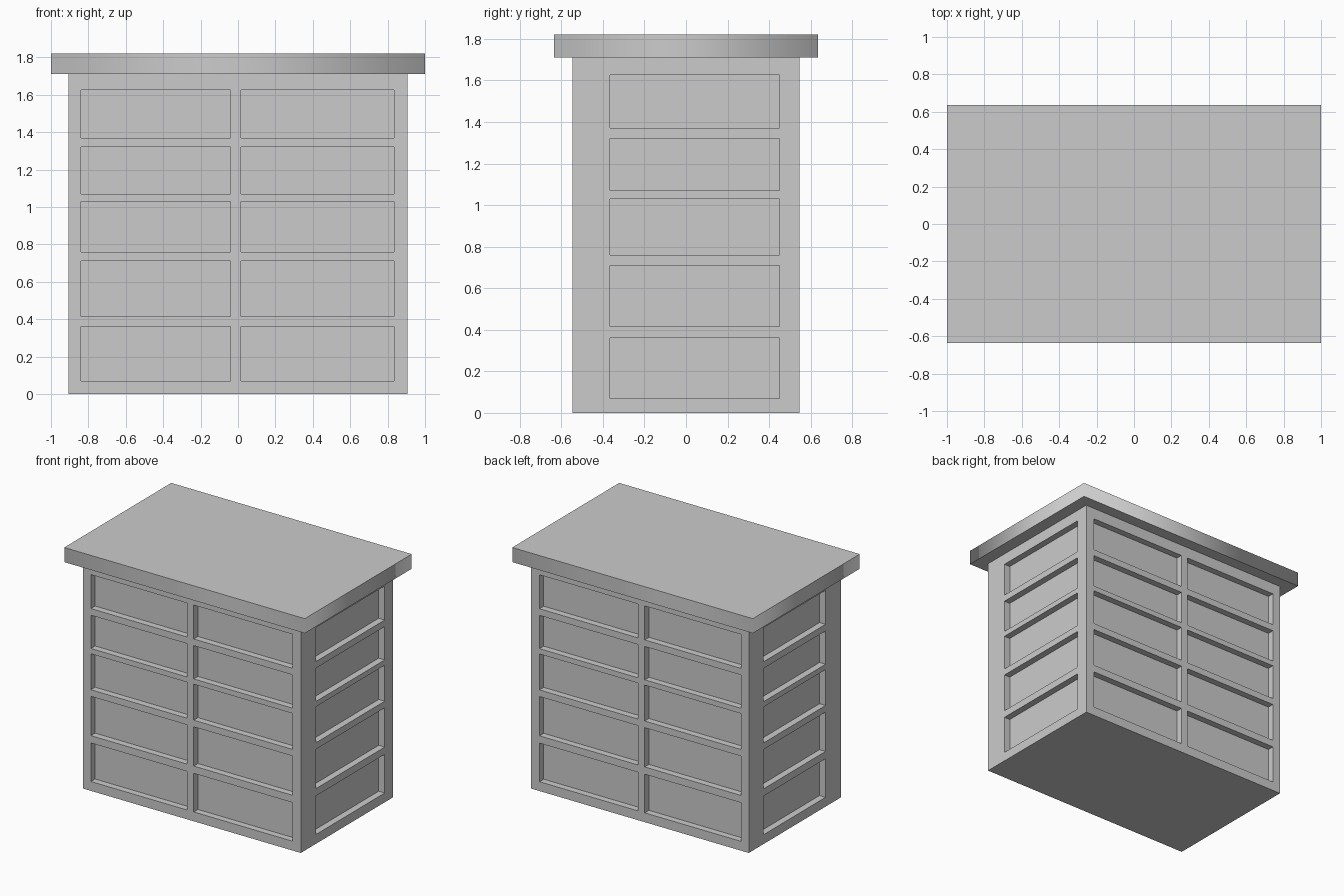
import bpy, bmesh
from mathutils import Matrix, Vector

if "Cube" in bpy.data.objects:
    bpy.data.objects.remove(bpy.data.objects["Cube"])

BX, BY, TOP = 0.905, 0.547, 1.71   # body half sizes and height
DEPTH = 0.05                       # drawer panel recess
ROWS = [(0.07, 0.36), (0.415, 0.71), (0.76, 1.03), (1.07, 1.32), (1.37, 1.625)]
COLUMNS = [(-0.84, -0.04), (0.015, 0.835)]


def add_box(bm, lo, hi):
    lo, hi = Vector(lo), Vector(hi)
    m = Matrix.Translation((lo + hi) / 2) @ Matrix.Diagonal((*(hi - lo), 1))
    bmesh.ops.create_cube(bm, size=1, matrix=m)


def make_object(name, bm):
    mesh = bpy.data.meshes.new(name)
    bm.to_mesh(mesh)
    bm.free()
    ob = bpy.data.objects.new(name, mesh)
    bpy.context.collection.objects.link(ob)
    return ob


# Cabinet body
bm = bmesh.new()
add_box(bm, (-BX, -BY, 0), (BX, BY, TOP))
body = make_object("cabinet_body", bm)

# Recess cutters: two columns front and back, one column on each side
bm = bmesh.new()
for z0, z1 in ROWS:
    for x0, x1 in COLUMNS:
        add_box(bm, (x0, -BY - 0.1, z0), (x1, -BY + DEPTH, z1))
        add_box(bm, (x0, BY - DEPTH, z0), (x1, BY + 0.1, z1))
    add_box(bm, (BX - DEPTH, -0.365, z0), (BX + 0.1, 0.45, z1))
    add_box(bm, (-BX - 0.1, -0.365, z0), (-BX + DEPTH, 0.37, z1))
cutter = make_object("recess_cutter", bm)
cutter.hide_render = True
cutter.hide_viewport = True

mod = body.modifiers.new("recesses", 'BOOLEAN')
mod.operation = 'DIFFERENCE'
mod.solver = 'EXACT'
mod.object = cutter

# Overhanging top slab: rim shaded smooth around the corners, sharp top and bottom
bm = bmesh.new()
add_box(bm, (-1, -0.635, TOP), (1, 0.635, 1.82))
bm.normal_update()
for f in bm.faces:
    f.smooth = True
for e in bm.edges:
    e.smooth = abs(e.verts[0].co.z - e.verts[1].co.z) > 0.01
make_object("top_slab", bm)
